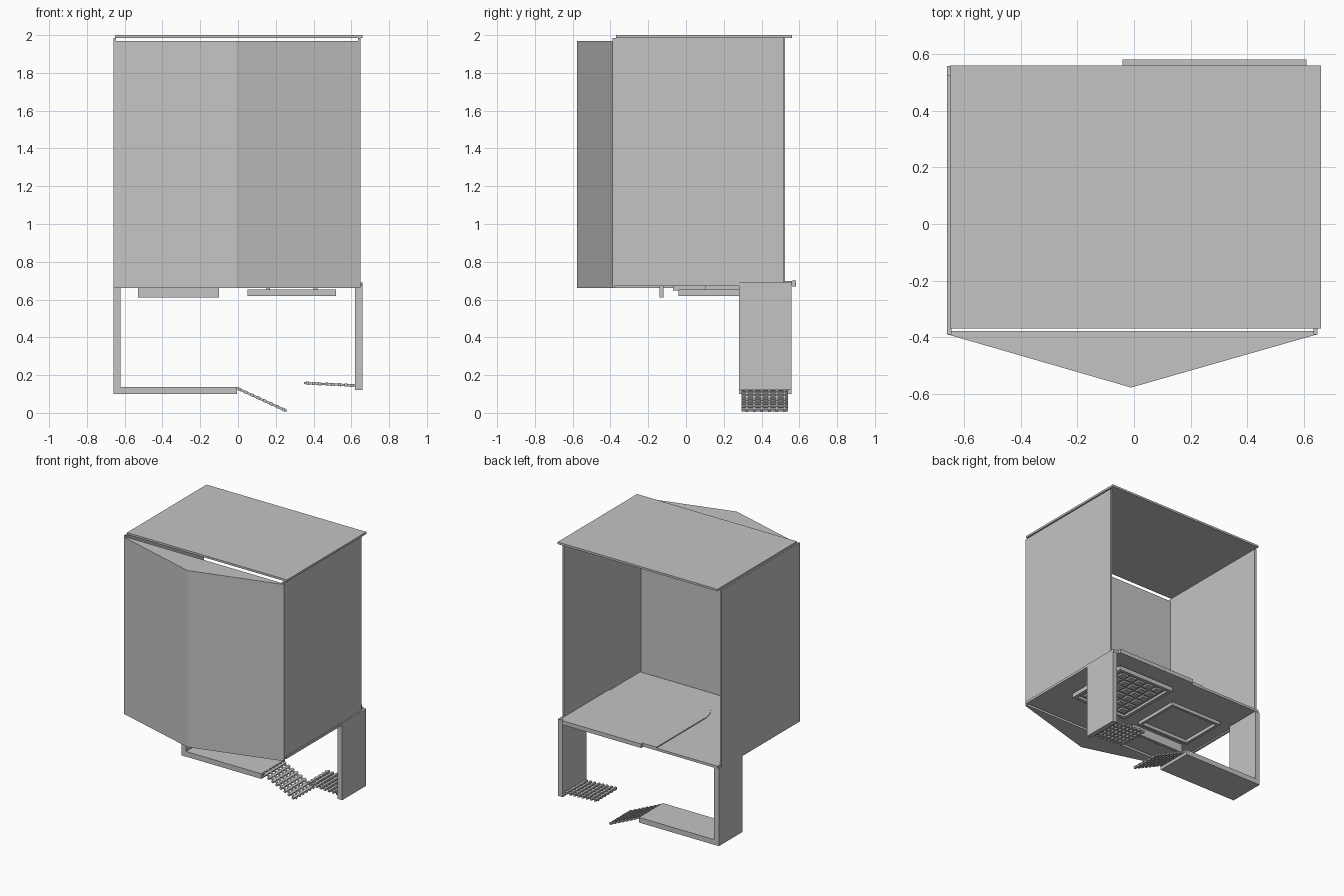
import bpy, bmesh, math
from mathutils import Vector

cube = bpy.data.objects.get("Cube")
if cube:
    bpy.data.objects.remove(cube, do_unlink=True)

grey = bpy.data.materials.new("plain grey")
grey.use_nodes = True
COLOUR = (0.55, 0.55, 0.55, 1)
grey.diffuse_color = COLOUR
grey.node_tree.nodes["Principled BSDF"].inputs["Base Color"].default_value = COLOUR


def finish(name, bm):
    bmesh.ops.recalc_face_normals(bm, faces=bm.faces)
    mesh = bpy.data.meshes.new(name)
    bm.to_mesh(mesh)
    bm.free()
    mesh.materials.append(grey)
    obj = bpy.data.objects.new(name, mesh)
    bpy.context.collection.objects.link(obj)
    return obj


def add_box(bm, x, y, z):
    verts = bmesh.ops.create_cube(bm, size=1)["verts"]
    for v in verts:
        v.co = Vector([(r[0] + r[1]) / 2 + c * (r[1] - r[0])
                       for c, r in zip(v.co, (x, y, z))])


def boxes(name, *ranges):
    bm = bmesh.new()
    for r in ranges:
        add_box(bm, *r)
    return finish(name, bm)


def prism(name, outline, z0, z1):
    bm = bmesh.new()
    face = bm.faces.new([bm.verts.new((x, y, z0)) for x, y in outline])
    top = bmesh.ops.extrude_face_region(bm, geom=[face])["geom"]
    bmesh.ops.translate(bm, vec=(0, 0, z1 - z0),
                        verts=[g for g in top if isinstance(g, bmesh.types.BMVert)])
    return finish(name, bm)


# Cabinet, open at the back, with a narrow slot under the roof at the front
boxes("roof", ((-0.65, 0.66), (-0.37, 0.56), (1.985, 2)))
boxes("floor", ((-0.65, 0.655), (-0.37, 0.56), (0.672, 0.69)))
boxes("left_wall", ((0.635, 0.648), (-0.39, 0.52), (0.672, 1.985)))
boxes("right_wall", ((-0.66, -0.645), (-0.39, 0.525), (0.662, 1.985)))
prism("pointed_front", [(-0.66, -0.39), (-0.01, -0.578), (0.648, -0.39),
                        (0.648, -0.378), (-0.66, -0.378)], 0.662, 1.97)

# Sliding tray with a rounded leaf and a lip at the back
boxes("tray", ((-0.15, 0.635), (0, 0.56), (0.69, 0.697)))
boxes("tray_lip", ((-0.04, 0.61), (0.56, 0.582), (0.67, 0.7)))
arc = [math.pi * i / 32 for i in range(33)]
prism("round_leaf", [(0.24 + 0.39 * math.cos(a), -0.3 * math.sin(a)) for a in arc],
      0.69, 0.694)

# Side posts and foot shelf
POST_Y = (0.28, 0.558)
boxes("left_post", ((0.62, 0.658), POST_Y, (0.12, 0.69)))
boxes("right_post", ((-0.66, -0.622), POST_Y, (0.1, 0.672)))
boxes("foot_shelf", ((-0.622, -0.005), POST_Y, (0.1, 0.138)))


def frame(x, y, z, w):
    return [(x, (y[0], y[0] + w), z), (x, (y[1] - w, y[1]), z),
            ((x[0], x[0] + w), (y[0] + w, y[1] - w), z),
            ((x[1] - w, x[1]), (y[0] + w, y[1] - w), z)]


# Keypad hanging below the floor, with rows of keys
parts = [((0.05, 0.52), (-0.04, 0.47), (0.638, 0.652))]
parts += frame((0.05, 0.52), (-0.04, 0.47), (0.62, 0.638), 0.025)
for col in range(5):
    for row in range(6):
        x, y = 0.1 + col * 0.076, 0.01 + row * 0.072
        parts.append(((x, x + 0.055), (y, y + 0.05), (0.626, 0.638)))
boxes("keypad", *parts)
boxes("keypad_hangers", *[((x, x + 0.02), (0.1, 0.4), (0.652, 0.672))
                          for x in (0.15, 0.4)])

# Shallow frame with a drop handle beside the keypad
boxes("under_frame", *frame((-0.53, -0.1), (-0.07, 0.29), (0.648, 0.672), 0.02))
boxes("frame_handle", ((-0.53, -0.1), (-0.14, -0.118), (0.61, 0.672)))


# Latticed grilles: long bars crossed by protruding rungs
def grille(name, start, end):
    length = math.hypot(end[0] - start[0], end[1] - start[1])
    bars = []
    for i in range(6):
        y = 0.315 + i * 0.04
        bars.append(((0, length), (y, y + 0.012), (-0.006, 0.006)))
    for i in range(8):
        x = (i + 0.5) * length / 8
        bars.append(((x - 0.008, x + 0.008), (0.295, 0.54), (-0.008, 0.008)))
    obj = boxes(name, *bars)
    obj.location = (start[0], 0, start[1])
    obj.rotation_euler.y = -math.atan2(end[1] - start[1], end[0] - start[0])


grille("sloping_grille", (-0.008, 0.132), (0.258, 0.01))
grille("level_grille", (0.35, 0.158), (0.622, 0.145))
